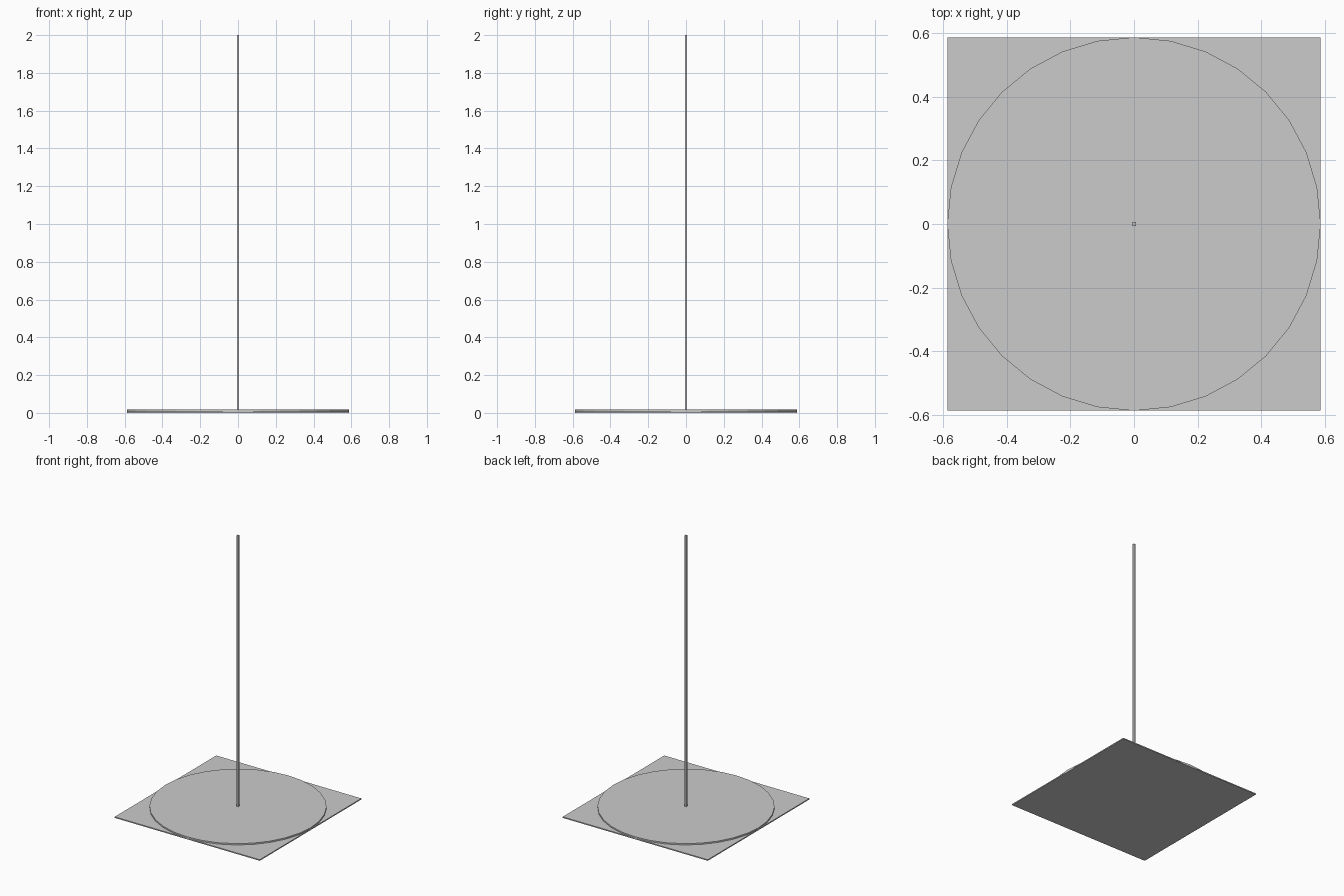
import bpy

if "Cube" in bpy.data.objects:
    bpy.data.objects.remove(bpy.data.objects["Cube"])

HALF = 0.587      # half width of plate, radius of disc
PLATE_TOP = 0.008
DISC_TOP = 0.018
POLE_W = 0.013


def box(name, width, z0, z1):
    bpy.ops.mesh.primitive_cube_add(size=1, location=(0, 0, (z0 + z1) / 2))
    ob = bpy.context.object
    ob.name = name
    ob.scale = (width, width, z1 - z0)
    bpy.ops.object.transform_apply(location=False, rotation=False, scale=True)
    return ob


# Square ground plate
box("base_plate", HALF * 2, 0, PLATE_TOP)

# Flat 32-sided disc on the plate
bpy.ops.mesh.primitive_cylinder_add(vertices=32, radius=HALF,
                                    depth=DISC_TOP - PLATE_TOP,
                                    location=(0, 0, (PLATE_TOP + DISC_TOP) / 2))
bpy.context.object.name = "base_disc"

# Thin square pole
box("pole", POLE_W, DISC_TOP, 2.0)
